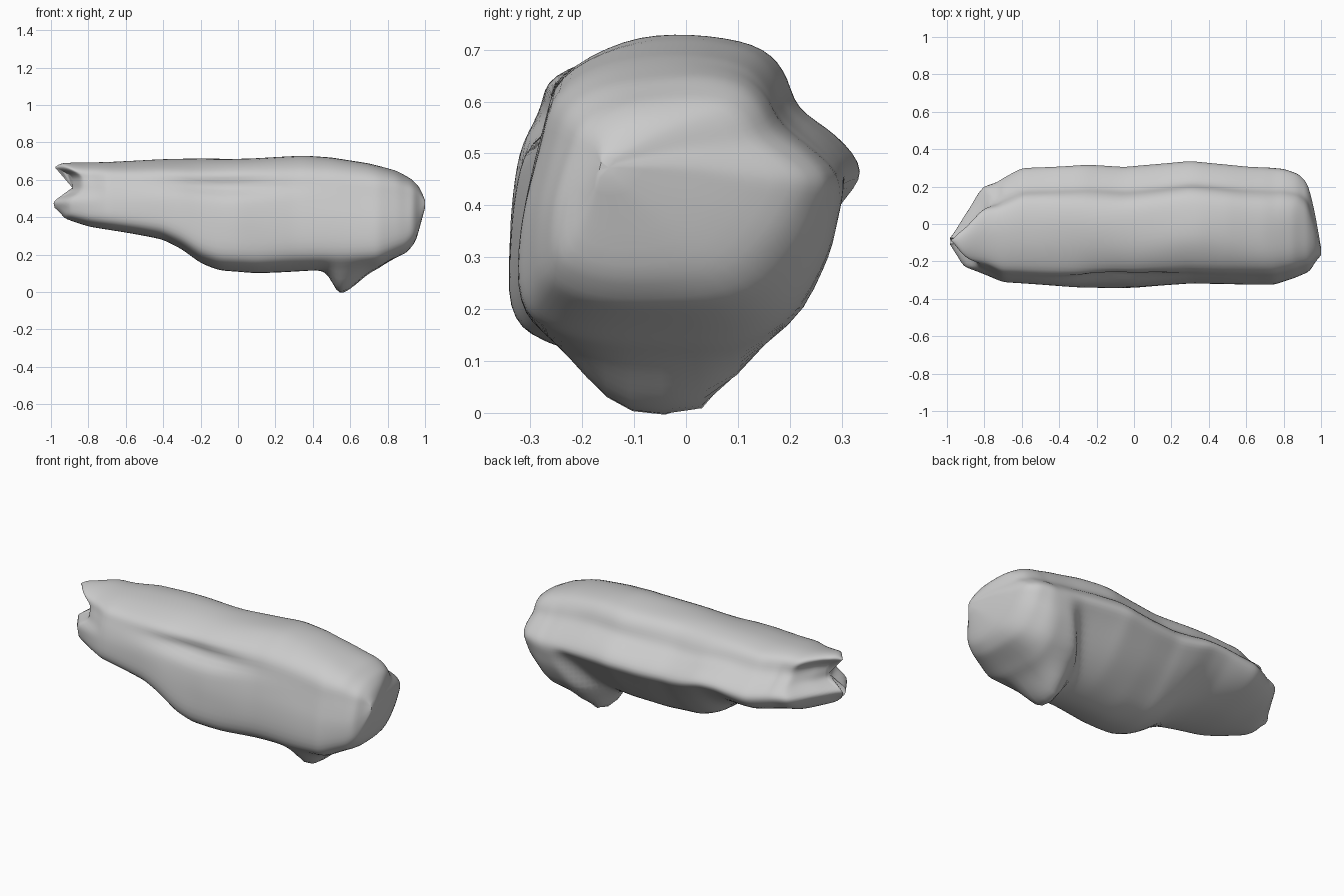
import bpy
import bmesh
import math
from mathutils import Vector, noise

default_cube = bpy.data.objects.get("Cube")
if default_cube:
    bpy.data.objects.remove(default_cube, do_unlink=True)

# Length profiles: pairs of position along x and value
CREST = [(-1, .665), (-.94, .69), (-.6, .7), (0, .717), (.35, .732), (.5, .722),
         (.7, .69), (.85, .65), (.93, .605), (.97, .56), (1, .49)]
BELLY = [(-1, .45), (-.93, .39), (-.8, .35), (-.4, .28), (-.3, .23), (-.2, .15),
         (-.1, .11), (.1, .1), (.5, .12), (.75, .14), (.9, .21), (.95, .27), (1, .45)]
FRONT = [(-1, -.11), (-.92, -.23), (-.7, -.31), (-.3, -.335), (0, -.34), (.3, -.315),
         (.75, -.32), (.86, -.285), (.94, -.25), (.97, -.2), (1, -.17)]
BACK = [(-1, -.07), (-.9, .08), (-.82, .2), (-.74, .22), (-.6, .3), (-.25, .32), (-.05, .305),
        (.3, .345), (.6, .31), (.8, .295), (.88, .27), (.93, .22), (.97, .05), (1, -.13)]

# Cross-section: front is -1, back is 1, belly is 0, crest is 1
TOP = [(0, 1), (.35, .97), (.52, .89)]
FRONT_SIDE = [(-.35, 0), (-.8, .05), (-.99, .15), (-1, .38),
              (-.95, .56), (-.87, .72), (-.76, .87), (-.42, .97)]
# Back rim and underside change along the length
BACK_TAIL = [(.62, .72), (.85, .57), (1, .43), (.9, .27), (.6, .13), (.15, .03)]
BACK_MIDDLE = [(.62, .77), (.85, .68), (1, .57), (.85, .46), (.5, .23), (.1, .06)]
BACK_END = [(.63, .77), (.85, .67), (1, .57), (.97, .42), (.88, .25), (.53, .02)]


def value_at(profile, x):
    """Interpolate a length profile."""
    for (xa, a), (xb, b) in zip(profile, profile[1:]):
        if x <= xb:
            return a + (b - a) * (x - xa) / (xb - xa)
    return profile[-1][1]


def bump(value, centre, width, power=2):
    return math.exp(-abs((value - centre) / width) ** power)


def ramp(value, start, end):
    t = max(0, min(1, (value - start) / (end - start)))
    return t * t * (3 - 2 * t)


def smooth_loop(points, steps):
    """Sample a closed spline passing through the points."""
    points = [Vector(p) for p in points]
    count = len(points)
    loop = []
    for i in range(count):
        a, b, c, d = (points[(i + k) % count] for k in (-1, 0, 1, 2))
        for s in range(steps):
            t = s / steps
            loop.append(b + (c - a) * t / 2 + (a * 2 - b * 5 + c * 4 - d) * t * t / 2
                        + (b * 3 - a - c * 3 + d) * t ** 3 / 2)
    return loop


TAIL, MIDDLE, END = (smooth_loop(TOP + back + FRONT_SIDE, 4)
                     for back in (BACK_TAIL, BACK_MIDDLE, BACK_END))


def ring_points(x):
    """Fit the blended cross-section between the length profiles."""
    crest, belly = value_at(CREST, x), value_at(BELLY, x)
    front, back = value_at(FRONT, x), value_at(BACK, x)
    middle, half = (front + back) / 2, (back - front) / 2
    to_middle = ramp(x, -.65, -.2)
    points = []
    for tail, mid, end in zip(TAIL, MIDDLE, END):
        # The full underside starts along a slanting ridge and fades to the end
        to_end = ramp(x - .6 * max(0, mid.x * half), .42, .53) * (1 - .6 * ramp(x, .75, 1))
        p = tail.lerp(mid, to_middle).lerp(end, to_end)
        points.append(Vector((x, middle + p.x * half, belly + p.y * (crest - belly))))
    return points


def sculpt(point):
    """Add the spur, front crease, tail notch and soft surface unevenness."""
    x, y, z = point
    front_side = ramp(-y, 0, .2)
    # Spur under the belly, steep on the tail side
    spur_centre = .55 + .5 * max(0, y)
    spur_width = .06 if x < spur_centre else .13
    underside = ramp(z, .36, .16)
    z -= .13 * bump(x, spur_centre, spur_width) * bump(y, -.05, .16, 3) * underside
    # Soft crease below the front shoulder
    y += .038 * bump(x, -.08, .3) * bump(z, .57, .045) * front_side
    # Notch splitting the tail into two tips
    tail = max(0, (-.7 - x) / .3)
    x += .115 * tail * bump(z, .58, .075, 4) + .02 * tail * bump(z, .44, .05)
    y -= .05 * tail * bump(z, .57, .06) * ramp(y, 0, .15)
    offset = noise.noise_vector(Vector((x * 3, y * 5, z * 5))) * .007
    offset.x = 0
    return Vector((x, y, z)) + offset


# Stone body lofted from tail to blunt end
bm = bmesh.new()
rings = []
RING_COUNT = 110
for i in range(RING_COUNT + 1):
    x = -math.cos(math.pi * i / RING_COUNT) * .55 + (2 * i / RING_COUNT - 1) * .45
    rings.append([bm.verts.new(p) for p in ring_points(x)])
for ring_a, ring_b in zip(rings, rings[1:]):
    for j in range(len(ring_a)):
        k = (j + 1) % len(ring_a)
        bm.faces.new((ring_a[j], ring_a[k], ring_b[k], ring_b[j]))

# Close both ends with a fan
for ring in (rings[0], rings[-1]):
    centre = bm.verts.new(sum((v.co for v in ring), Vector()) / len(ring))
    for j, vert in enumerate(ring):
        bm.faces.new((vert, ring[(j + 1) % len(ring)], centre))

# Soften the loft, then sculpt the details
inner = [v for ring in rings[2:-2] for v in ring]
for _ in range(4):
    bmesh.ops.smooth_vert(bm, verts=inner, factor=.5, use_axis_x=True,
                          use_axis_y=True, use_axis_z=True)
for vert in bm.verts:
    vert.co = sculpt(vert.co)
bmesh.ops.recalc_face_normals(bm, faces=bm.faces[:])

mesh = bpy.data.meshes.new("long_rock")
bm.to_mesh(mesh)
bm.free()
rock = bpy.data.objects.new("long_rock", mesh)
bpy.context.collection.objects.link(rock)

# Plain grey stone
stone = bpy.data.materials.new("stone_grey")
stone.use_nodes = True
grey = (.6, .6, .6, 1)
stone.diffuse_color = grey
stone.node_tree.nodes["Principled BSDF"].inputs["Base Color"].default_value = grey
mesh.materials.append(stone)

bpy.ops.object.select_all(action="DESELECT")
rock.select_set(True)
bpy.context.view_layer.objects.active = rock
bpy.ops.object.shade_smooth_by_angle(angle=math.radians(50))
